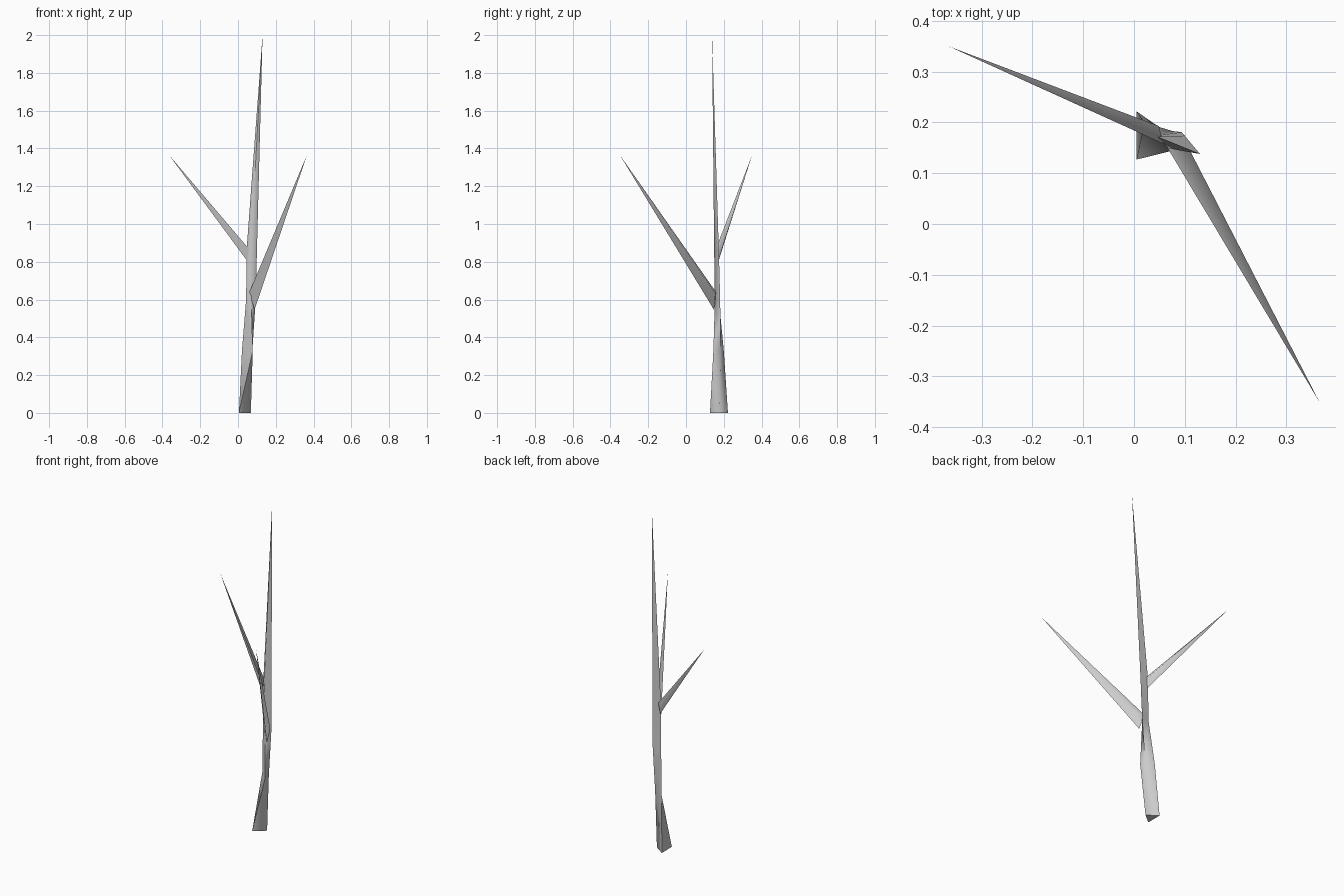
import bpy
import bmesh
import math

if "Cube" in bpy.data.objects:
    bpy.data.objects.remove(bpy.data.objects["Cube"])


def tapered_limb(name, rings, tip):
    """Skin three-sided rings into a limb that ends in a point."""
    bm = bmesh.new()
    loops = [[bm.verts.new(p) for p in ring] for ring in rings]
    bm.faces.new(loops[0][::-1])
    for low, high in zip(loops, loops[1:]):
        for i in range(3):
            j = (i + 1) % 3
            bm.faces.new((low[i], low[j], high[j], high[i]))
    point = bm.verts.new(tip)
    for i in range(3):
        bm.faces.new((loops[-1][i], loops[-1][(i + 1) % 3], point))
    bmesh.ops.triangulate(bm, faces=bm.faces[:])
    bmesh.ops.recalc_face_normals(bm, faces=bm.faces[:])
    mesh = bpy.data.meshes.new(name)
    bm.to_mesh(mesh)
    bm.free()
    obj = bpy.data.objects.new(name, mesh)
    bpy.context.collection.objects.link(obj)
    bpy.ops.object.select_all(action='DESELECT')
    obj.select_set(True)
    bpy.context.view_layer.objects.active = obj
    bpy.ops.object.shade_smooth_by_angle(angle=math.radians(80))
    return obj


# Twisted trunk, leaning slightly and tapering to a point
tapered_limb("trunk", [
    [(0.005, 0.222, 0.0), (0.005, 0.127, 0.0), (0.068, 0.178, 0.0)],
    [(0.021, 0.200, 0.33), (0.078, 0.145, 0.33), (0.076, 0.183, 0.33)],
    [(0.043, 0.174, 0.60), (0.070, 0.153, 0.60), (0.094, 0.181, 0.60)],
    [(0.046, 0.172, 0.87), (0.068, 0.149, 0.86), (0.100, 0.174, 0.85)],
], (0.13, 0.138, 2.0))

# Lower branch, reaching to the front right
tapered_limb("lower_branch", [
    [(0.0875, 0.148, 0.546), (0.105, 0.155, 0.630), (0.060, 0.160, 0.638)],
], (0.365, -0.35, 1.365))

# Upper branch, reaching to the back left
tapered_limb("upper_branch", [
    [(0.050, 0.172, 0.803), (0.058, 0.158, 0.868), (0.049, 0.193, 0.875)],
], (-0.365, 0.35, 1.365))
